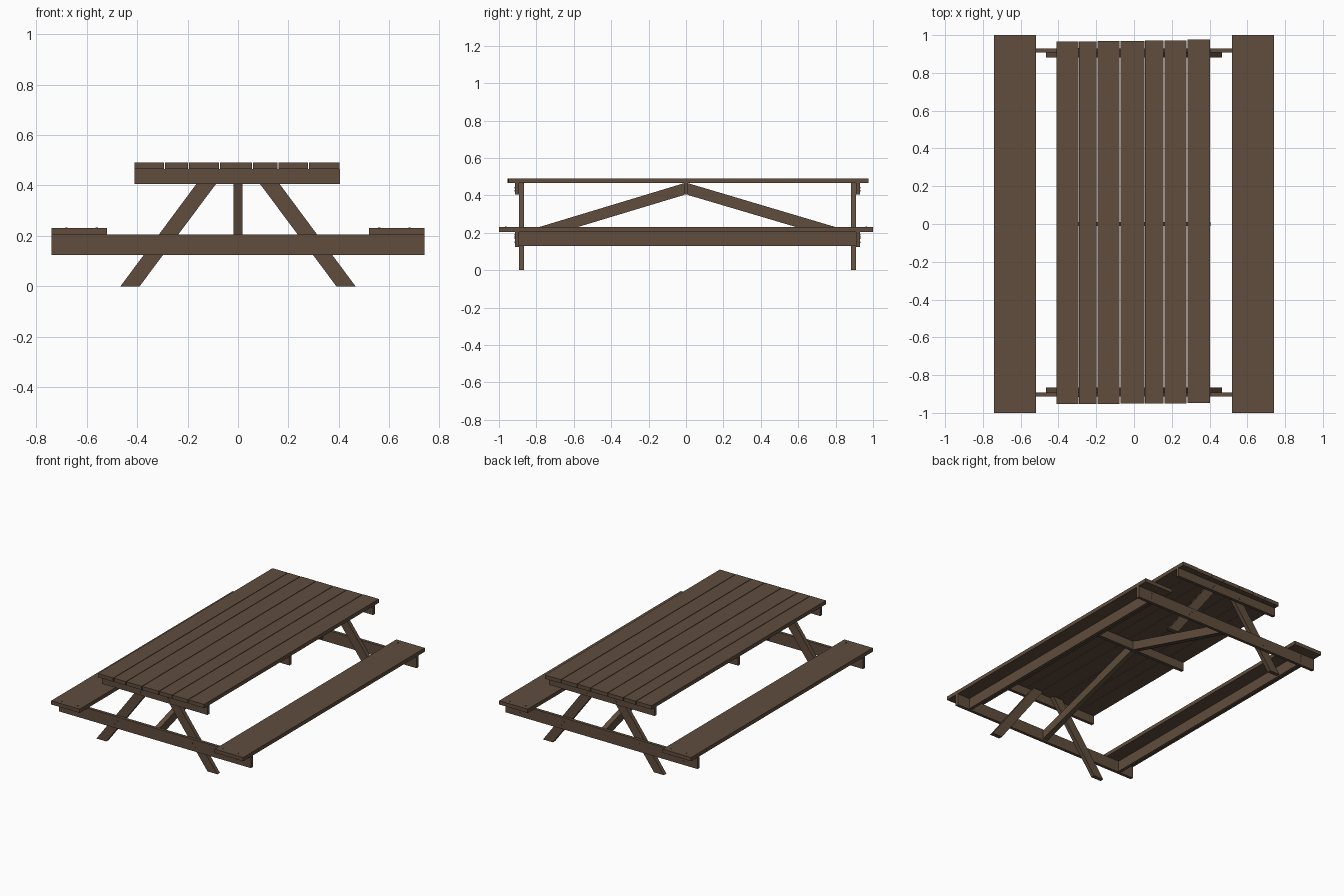
import bpy, bmesh, random
from mathutils import Matrix, Vector

random.seed(4)
cube = bpy.data.objects.get("Cube")
if cube:
    bpy.data.objects.remove(cube, do_unlink=True)

wood = bpy.data.materials.new("brown_wood")
wood.use_nodes = True
COLOUR = (0.116, 0.075, 0.047, 1)
wood.diffuse_color = COLOUR
bsdf = next(n for n in wood.node_tree.nodes if n.type == 'BSDF_PRINCIPLED')
bsdf.inputs["Base Color"].default_value = COLOUR
bsdf.inputs["Roughness"].default_value = 0.8


def finish(name, bm):
    bmesh.ops.recalc_face_normals(bm, faces=bm.faces)
    mesh = bpy.data.meshes.new(name)
    bm.to_mesh(mesh)
    bm.free()
    mesh.materials.append(wood)
    obj = bpy.data.objects.new(name, mesh)
    bpy.context.collection.objects.link(obj)
    return obj


def prism(name, profile, offset):
    """Extrude a planar outline along an offset vector."""
    bm = bmesh.new()
    face = bm.faces.new([bm.verts.new(p) for p in profile])
    ext = bmesh.ops.extrude_face_region(bm, geom=[face])
    verts = [v for v in ext["geom"] if isinstance(v, bmesh.types.BMVert)]
    bmesh.ops.translate(bm, verts=verts, vec=offset)
    return finish(name, bm)


def board(name, x, y, z):
    """Box given by its (low, high) range on each axis."""
    outline = [(x[0], y[0], z[0]), (x[1], y[0], z[0]),
               (x[1], y[1], z[0]), (x[0], y[1], z[0])]
    return prism(name, outline, Vector((0, 0, z[1] - z[0])))


def screws(name, points, axis):
    """Small round heads standing just proud of a surface."""
    bm = bmesh.new()
    turn = Vector((0, 0, 1)).rotation_difference(Vector(axis)).to_matrix().to_4x4()
    for p in points:
        bmesh.ops.create_cone(bm, cap_ends=True, segments=8, radius1=0.004,
                              radius2=0.004, depth=0.006,
                              matrix=Matrix.Translation(p) @ turn)
    finish(name, bm)


SEAT_Z, TOP_Z = 0.205, 0.465
THICK = 0.026

# Table top planks
edges = [-0.413, -0.292, -0.196, -0.074, 0.057, 0.159, 0.28, 0.405]
for i, (a, b) in enumerate(zip(edges, edges[1:])):
    drift = 0.001 * i
    end = random.uniform(-0.002, 0.002)
    board(f"top_plank_{i + 1}", (a + 0.002, b - 0.002),
          (-0.954 + drift, 0.968 + drift + end), (TOP_Z, TOP_Z + THICK))

# Central cleat under the top
board("middle_cleat", (-0.41, 0.405), (-0.011, 0.011), (0.405, TOP_Z))

# End frames: crossbeam and cleat outside, splayed legs inside
for end, s, face in (("front", -1, -0.914), ("back", 1, 0.93)):
    inner = face - s * 0.021
    ys = sorted((face, inner))
    board(f"{end}_seat_beam", (-0.74, 0.74), ys, (0.124, SEAT_Z))
    board(f"{end}_top_cleat", (-0.41, 0.405), ys, (0.405, TOP_Z))
    for side, m in (("left", 1), ("right", -1)):
        outline = [(m * x, inner, z) for x, z in
                   ((0.39, 0), (0.466, 0), (0.121, TOP_Z), (0.043, TOP_Z))]
        prism(f"{end}_{side}_leg", outline, Vector((0, -s * 0.028, 0)))
    heads = [(m * x, face, z) for m in (1, -1) for x, z in
             ((0.63, 0.15), (0.63, 0.17), (0.63, 0.19), (0.29, 0.178),
              (0.31, 0.15), (0.1, 0.44), (0.112, 0.425))]
    screws(f"{end}_frame_screws", heads, (0, 1, 0))

    # Diagonal brace from the middle cleat down to the seat beam
    brace = [(-0.018, y, z) for y, z in
             ((s * 0.011, TOP_Z), (inner, 0.198), (inner, 0.136), (s * 0.011, 0.402))]
    prism(f"{end}_diagonal_brace", brace, Vector((0.036, 0, 0)))

# Benches with a stiffening rail underneath
for side, m in (("left", 1), ("right", -1)):
    board(f"{side}_bench_seat", sorted((m * 0.52, m * 0.74)), (-1, 1),
          (SEAT_Z, SEAT_Z + THICK))
    board(f"{side}_bench_rail", sorted((m * 0.62, m * 0.642)), (-0.893, 0.909),
          (0.13, SEAT_Z))
    screws(f"{side}_bench_screws",
           [(m * x, y, SEAT_Z + THICK) for x in (0.56, 0.68) for y in (-0.965, 0.965)],
           (0, 0, 1))
